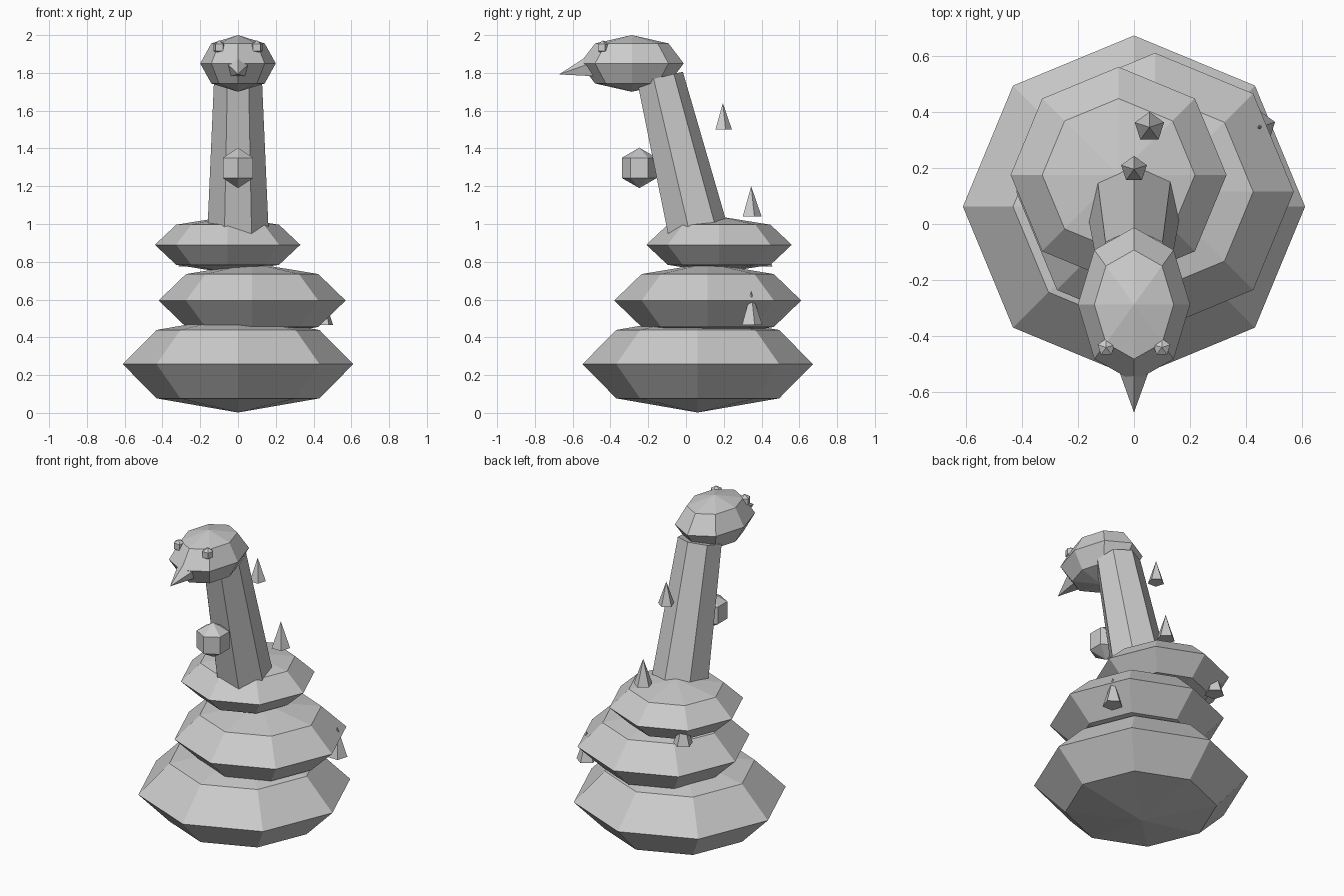
import bpy, bmesh, math
from mathutils import Matrix, Vector

if "Cube" in bpy.data.objects:
    bpy.data.objects.remove(bpy.data.objects["Cube"])


def finish(name, bm, matrix):
    mesh = bpy.data.meshes.new(name)
    bm.to_mesh(mesh)
    bm.free()
    obj = bpy.data.objects.new(name, mesh)
    bpy.context.collection.objects.link(obj)
    obj.matrix_world = matrix
    return obj


def ball(name, loc, size, seg, rings):
    bm = bmesh.new()
    bmesh.ops.create_uvsphere(bm, u_segments=seg, v_segments=rings, radius=1)
    bmesh.ops.scale(bm, vec=Vector(size), verts=bm.verts)
    return finish(name, bm, Matrix.Translation(loc))


def cone(name, base, r1, r2, height, sides, tilt=0):
    # Base centre at the given point, leaning towards -y by the tilt
    bm = bmesh.new()
    bmesh.ops.create_cone(bm, cap_ends=True, segments=sides,
                          radius1=r1, radius2=r2, depth=height)
    bmesh.ops.translate(bm, vec=(0, 0, height / 2), verts=bm.verts)
    bmesh.ops.remove_doubles(bm, verts=bm.verts, dist=1e-5)
    return finish(name, bm, Matrix.Translation(base)
                  @ Matrix.Rotation(math.radians(tilt), 4, 'X'))


# Stacked body coils
coils = [((0, 0.062, 0.258), 0.61, 0.256),
         ((0.075, 0.115, 0.595), 0.495, 0.198),
         ((-0.055, 0.175, 0.89), 0.385, 0.15)]
for i, (loc, r, h) in enumerate(coils):
    ball(f"coil_{i + 1}", loc, (r, r, h), 8, 4)

# Leaning neck and head
cone("neck", (0, 0.063, 0.93), 0.168, 0.13, 0.87, 7, 13.7)
ball("head", (0, -0.287, 1.85), (0.2, 0.275, 0.15), 8, 4)

# Beak, tip down and forward
tilt = 103.2
length = 0.22
t = math.radians(tilt)
tip = Vector((0, -0.672, 1.792))
cone("beak", tip - Vector((0, -math.sin(t), math.cos(t))) * length,
     0.079, 0, length, 5, tilt)

# Eyes
for side, label in ((-1, "left"), (1, "right")):
    ball(f"eye_{label}", (side * 0.099, -0.44, 1.935), (0.037,) * 3, 5, 3)

# Throat ball
ball("throat_ball", (0, -0.247, 1.297), (0.107,) * 3, 6, 3)

# Back spikes
spikes = [((0, 0.195, 1.5), 0.048, 0.14),
          ((0.055, 0.345, 1.04), 0.055, 0.16),
          ((-0.26, 0.4, 0.775), 0.058, 0.165),
          ((0.446, 0.345, 0.465), 0.06, 0.178)]
for i, (loc, r, h) in enumerate(spikes):
    cone(f"spike_{i + 1}", loc, r, 0, h, 5)
